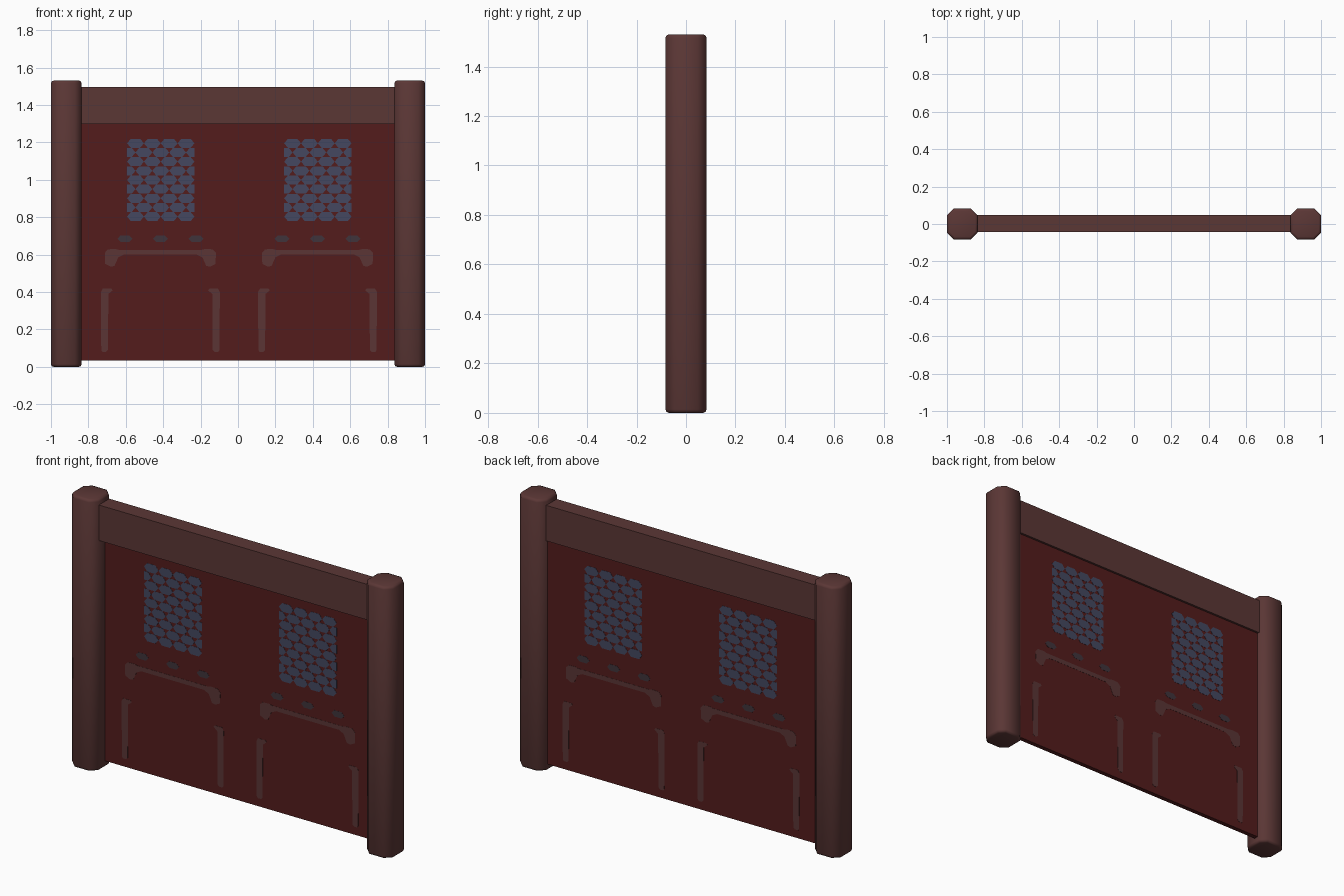
import bpy, bmesh, math

if "Cube" in bpy.data.objects:
    bpy.data.objects.remove(bpy.data.objects["Cube"])


def material(name, rgb):
    m = bpy.data.materials.new(name)
    m.diffuse_color = (*rgb, 1)
    m.use_nodes = True
    m.node_tree.nodes["Principled BSDF"].inputs["Base Color"].default_value = m.diffuse_color
    return m


WOOD = material("brown wood", (0.105, 0.038, 0.036))
RED = material("dark red panel", (0.088, 0.012, 0.012))
TRIM = material("faded brown trim", (0.103, 0.036, 0.036))
BLUE = material("slate blue window", (0.058, 0.064, 0.117))
STUD = material("dull purple stud", (0.050, 0.033, 0.043))

PANEL_FRONT, PANEL_BACK = 0.012, 0.037   # panel sits toward the back
PLATE = 0.001                            # thickness of painted details


def finish(bm, name, mat):
    bmesh.ops.recalc_face_normals(bm, faces=bm.faces)
    me = bpy.data.meshes.new(name)
    bm.to_mesh(me)
    bm.free()
    me.materials.append(mat)
    ob = bpy.data.objects.new(name, me)
    bpy.context.collection.objects.link(ob)
    return ob


def prism(bm, points):
    """Add a closed solid between two matching outlines."""
    a, b = [[bm.verts.new(p) for p in ring] for ring in points]
    bm.faces.new(a)
    bm.faces.new(b[::-1])
    for i in range(len(a)):
        j = (i + 1) % len(a)
        bm.faces.new((a[i], b[i], b[j], a[j]))


def box(name, x, y0, y1, z0, z1, mat):
    bm = bmesh.new()
    outline = [(-x, y0), (x, y0), (x, y1), (-x, y1)]
    prism(bm, [[(px, py, z) for px, py in outline] for z in (z0, z1)])
    return finish(bm, name, mat)


def octagon(hx, hy, c):
    return [(hx - c, -hy), (hx, -hy + c), (hx, hy - c), (hx - c, hy),
            (-hx + c, hy), (-hx, hy - c), (-hx, -hy + c), (-hx + c, -hy)]


# Chamfered posts with softened ends
for side, label in ((-1, "left"), (1, "right")):
    bm = bmesh.new()
    prism(bm, [[(side * 0.918 + x, y, z) for x, y in octagon(0.082, 0.083, 0.036)]
               for z in (0, 1.53)])
    rims = [e for e in bm.edges if abs(e.verts[0].co.z - e.verts[1].co.z) < 1e-4]
    bmesh.ops.bevel(bm, geom=rims, offset=0.014, segments=2, affect='EDGES', profile=0.5)
    post = finish(bm, label + "_post", WOOD)
    bpy.ops.object.select_all(action='DESELECT')
    post.select_set(True)
    bpy.context.view_layer.objects.active = post
    bpy.ops.object.shade_smooth_by_angle(angle=math.radians(50))

# Top beam and door panel
box("top_beam", 0.85, -0.044, 0.049, 1.297, 1.497, WOOD)
box("door_panel", 0.85, PANEL_FRONT, PANEL_BACK, 0.035, 1.30, RED)


def hexagon(cx, cz, w, h, lo=-9, hi=9):
    pts = [(-w / 2, 0), (-w * 0.28, -h / 2), (w * 0.28, -h / 2),
           (w / 2, 0), (w * 0.28, h / 2), (-w * 0.28, h / 2)]
    out = []
    for x, z in pts:
        p = (min(max(cx + x, lo), hi), cz + z)
        if p not in out:
            out.append(p)
    return out


# Honeycomb window: staggered rows of stretched hexagons
window = []
for row in range(9):
    stagger = row % 2
    for col in range(4 + stagger):
        cx = 0.002 - 0.135 + 0.09 * (col - 0.5 * stagger)
        window.append(hexagon(cx, 0.803 + row * 0.049, 0.09, 0.048, -0.178, 0.182))

# Three studs under each window
studs = [hexagon(x, 0.685, 0.08, 0.036) for x in (-0.19, 0, 0.19)]

# Bracket bar with drooping ends
half = [(0.195, 0.6), (0.225, 0.585), (0.245, 0.54), (0.265, 0.535), (0.295, 0.55),
        (0.297, 0.61), (0.28, 0.628), (0.24, 0.63), (0.22, 0.625)]
bar = [half + [(-x, z) for x, z in half[::-1]]]

# Upright rails with a small inward hook on top
rail = [(0.28, 0.09), (0.29, 0.08), (0.31, 0.08), (0.316, 0.09), (0.318, 0.4), (0.308, 0.418),
        (0.262, 0.418), (0.255, 0.408), (0.278, 0.39)]
rails = [rail, [(-x, z) for x, z in rail[::-1]]]

# Lay the details on both faces of the panel, matching through the panel
for face, s, y in (("front", 1, PANEL_FRONT), ("back", -1, PANEL_BACK)):
    for name, shapes, mat in (("window", window, BLUE), ("studs", studs, STUD),
                              ("bracket_bar", bar, TRIM), ("rails", rails, TRIM)):
        bm = bmesh.new()
        for centre in (-0.415, 0.425):
            for shape in shapes:
                prism(bm, [[(centre + x, yy, z) for x, z in shape]
                           for yy in (y + s * 0.001, y - s * PLATE)])
        finish(bm, face + "_" + name, mat)
